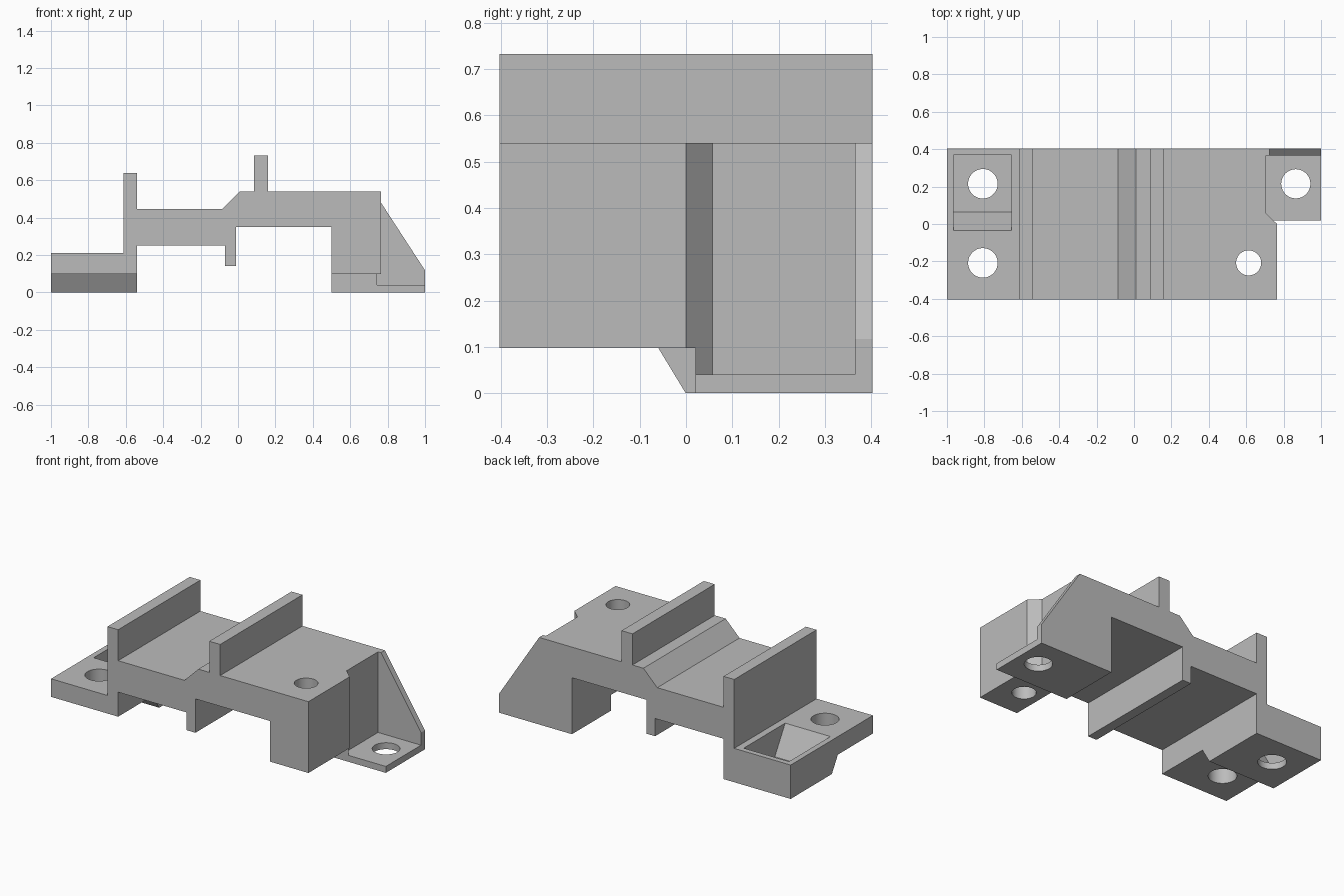
import bpy
import bmesh
import math
from mathutils import Vector

cube = bpy.data.objects.get("Cube")
if cube:
    bpy.data.objects.remove(cube, do_unlink=True)

HALF = 0.403      # half depth of the bracket
FLOOR = 0.04      # thickness of pocket floor and lug

grey = bpy.data.materials.new("plain grey")
grey.use_nodes = True
COLOUR = (0.5, 0.5, 0.5, 1)
grey.diffuse_color = COLOUR
grey.node_tree.nodes["Principled BSDF"].inputs["Base Color"].default_value = COLOUR


def prism(name, points, axis, start, end):
    """Extrude a 2D outline along an axis from start to end."""
    place = {"x": lambda u, v: (start, u, v),
             "y": lambda u, v: (u, start, v),
             "z": lambda u, v: (u, v, start)}[axis]
    bm = bmesh.new()
    face = bm.faces.new([bm.verts.new(place(u, v)) for u, v in points])
    side = bmesh.ops.extrude_face_region(bm, geom=[face])["geom"]
    shift = Vector([(end - start) * (axis == a) for a in "xyz"])
    bmesh.ops.translate(bm, vec=shift,
                        verts=[g for g in side if isinstance(g, bmesh.types.BMVert)])
    bmesh.ops.recalc_face_normals(bm, faces=bm.faces)
    mesh = bpy.data.meshes.new(name)
    bm.to_mesh(mesh)
    bm.free()
    mesh.materials.append(grey)
    obj = bpy.data.objects.new(name, mesh)
    bpy.context.scene.collection.objects.link(obj)
    return obj


def circle(x, y, r, n=48):
    return [(x + r * math.cos(math.tau * i / n), y + r * math.sin(math.tau * i / n))
            for i in range(n)]


# Side profile: foot, two upright ribs, stepped deck, lower rib and block
profile = [(-1, 0), (-0.54, 0), (-0.54, 0.25), (-0.07, 0.25), (-0.07, 0.14),
           (-0.01, 0.14), (-0.01, 0.35), (0.5, 0.35), (0.5, 0), (1, 0),
           (1, 0.54), (0.16, 0.54), (0.16, 0.733), (0.085, 0.733), (0.085, 0.54),
           (0.01, 0.54), (-0.085, 0.445), (-0.54, 0.445), (-0.54, 0.637),
           (-0.613, 0.637), (-0.613, 0.21), (-1, 0.21)]
bracket = prism("bracket_body", profile, "y", -HALF, HALF)

cutters = [
    # Raised underside at the front of the foot, with a slanted step
    prism("foot_undercut", [(-0.5, -0.1), (0.06, -0.1), (-0.06, 0.098), (-0.5, 0.098)],
          "x", -1.1, -0.4),
    # Raised underside at the front of the block
    prism("block_undercut", [(-0.5, -0.1), (0.02, -0.1), (0.02, 0.098), (-0.5, 0.098)],
          "x", 0.4, 1.1),
    # Open corner above the lug, with a chamfered inner edge
    prism("lug_opening", [(0.705, 0.365), (0.705, 0.057), (0.765, 0), (0.765, -0.5),
                          (1.1, -0.5), (1.1, 0.365)], "z", FLOOR, 1),
    # Sloping top of the gusset wall
    prism("gusset_slope", [(0.686, 0.6), (1.1, -0.036), (1.1, 0.6)], "y", 0.2, 0.5),
    # Recess in the foot, with a slanted front side
    prism("foot_recess", [(0.37, FLOOR), (0.065, FLOOR), (-0.036, 0.21),
                          (-0.095, 0.31), (0.37, 0.31)], "x", -0.965, -0.655),
]
# Screw holes
for x, y, r in [(-0.808, 0.215, 0.079), (-0.808, -0.208, 0.079),
                (0.613, -0.208, 0.067), (0.865, 0.215, 0.078)]:
    cutters.append(prism("screw_hole", circle(x, y, r), "z", -0.2, 1))

for cutter in cutters:
    cutter.hide_render = True
    mod = bracket.modifiers.new(cutter.name, "BOOLEAN")
    mod.operation = "DIFFERENCE"
    mod.solver = "EXACT"
    mod.object = cutter

# Bake the cuts and drop the cutters
graph = bpy.context.evaluated_depsgraph_get()
result = bpy.data.meshes.new_from_object(bracket.evaluated_get(graph))
bracket.modifiers.clear()
bracket.data = result
for cutter in cutters:
    bpy.data.objects.remove(cutter, do_unlink=True)

bpy.ops.object.select_all(action="DESELECT")
bracket.select_set(True)
bpy.context.view_layer.objects.active = bracket
bpy.ops.object.shade_smooth_by_angle(angle=math.radians(30))
